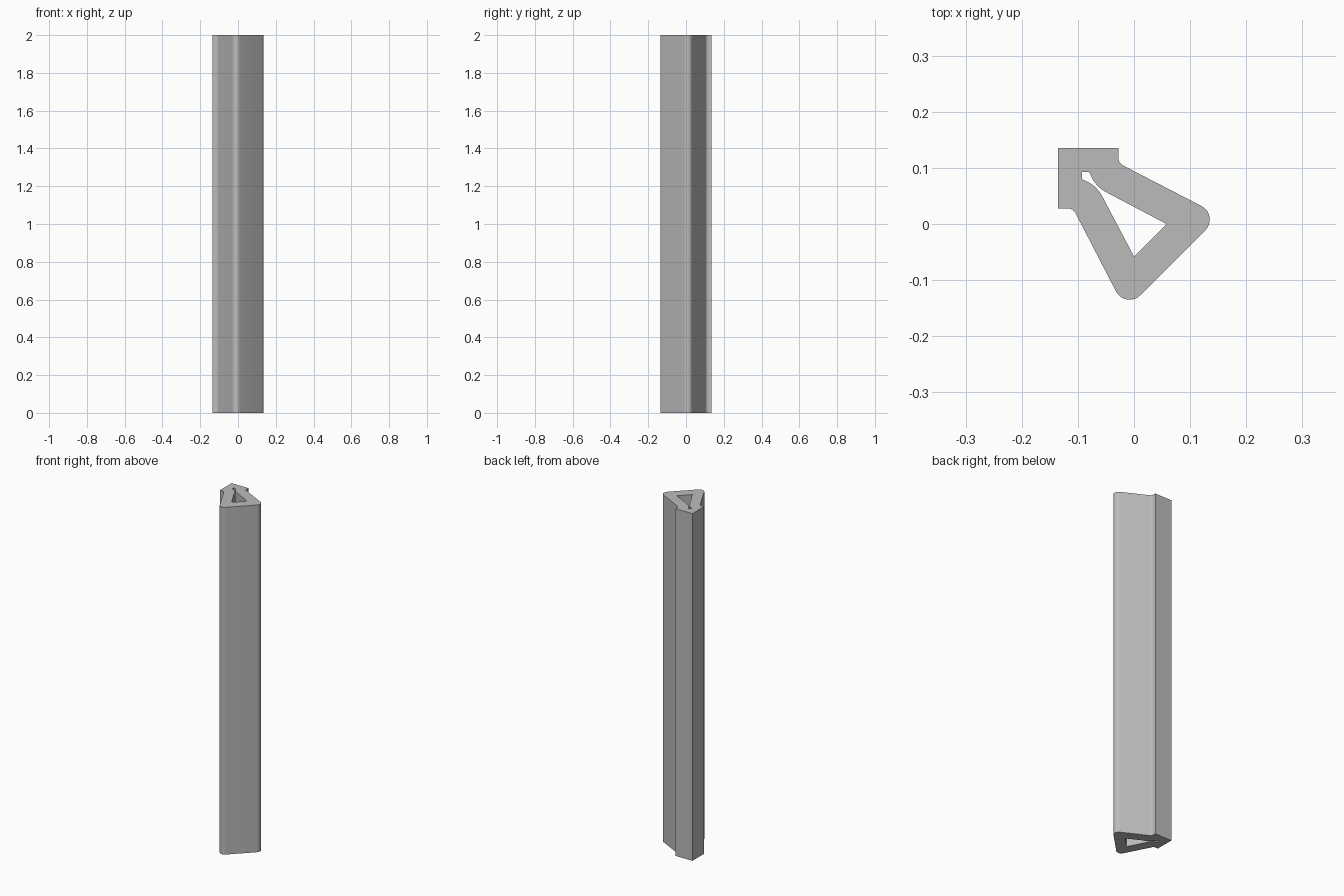
import bpy, bmesh
from math import radians, cos, sin

cube = bpy.data.objects.get("Cube")
if cube:
    bpy.data.objects.remove(cube, do_unlink=True)

HEIGHT = 2.0


def arc(cx, cy, r, start, end, steps):
    angles = [radians(start + (end - start) * i / steps) for i in range(steps + 1)]
    return [(cx + r * cos(a), cy + r * sin(a)) for a in angles]


def mirrored(half):
    """Close a half outline by reflecting it across the diagonal y = -x."""
    return half + [(-y, -x) for x, y in reversed(half[1:])]


# Outer outline: square corner flange, inner fillet, sloped wall, rounded nose
outer = mirrored(
    [(-0.135, 0.135), (-0.028, 0.135)]
    + arc(-0.011, 0.119, 0.017, 180, 242.5, 6)
    + arc(0.108, 0.008, 0.027, 62.5, -45, 12))

# Hollow core: narrow notch flaring through a curve into a triangle
inner = mirrored(
    [(-0.093, 0.093), (-0.081, 0.093)]
    + arc(-0.022, 0.110, 0.060, 198, 242.5, 6)
    + [(0.058, 0.0)])

# Fill the profile between both outlines and extrude it upward
bm = bmesh.new()
edges = []
for loop in (outer, inner):
    verts = [bm.verts.new((x, y, 0)) for x, y in loop]
    edges += [bm.edges.new((a, b)) for a, b in zip(verts, verts[1:] + verts[:1])]
bmesh.ops.triangle_fill(bm, edges=edges, use_beauty=True)
result = bmesh.ops.extrude_face_region(bm, geom=bm.faces[:], use_keep_orig=True)
top = [g for g in result["geom"] if isinstance(g, bmesh.types.BMVert)]
bmesh.ops.translate(bm, verts=top, vec=(0, 0, HEIGHT))
bmesh.ops.recalc_face_normals(bm, faces=bm.faces[:])

mesh = bpy.data.meshes.new("corner_extrusion")
bm.to_mesh(mesh)
bm.free()
bar = bpy.data.objects.new("corner_extrusion", mesh)
bpy.context.collection.objects.link(bar)

# Plain grey finish
grey = bpy.data.materials.new("plain_grey")
grey.use_nodes = True
colour = (0.5, 0.5, 0.5, 1)
grey.diffuse_color = colour
grey.node_tree.nodes["Principled BSDF"].inputs["Base Color"].default_value = colour
mesh.materials.append(grey)

# Smooth the rounded walls while keeping the cut ends crisp
bpy.ops.object.select_all(action="DESELECT")
bar.select_set(True)
bpy.context.view_layer.objects.active = bar
bpy.ops.object.shade_smooth_by_angle(angle=radians(25))
